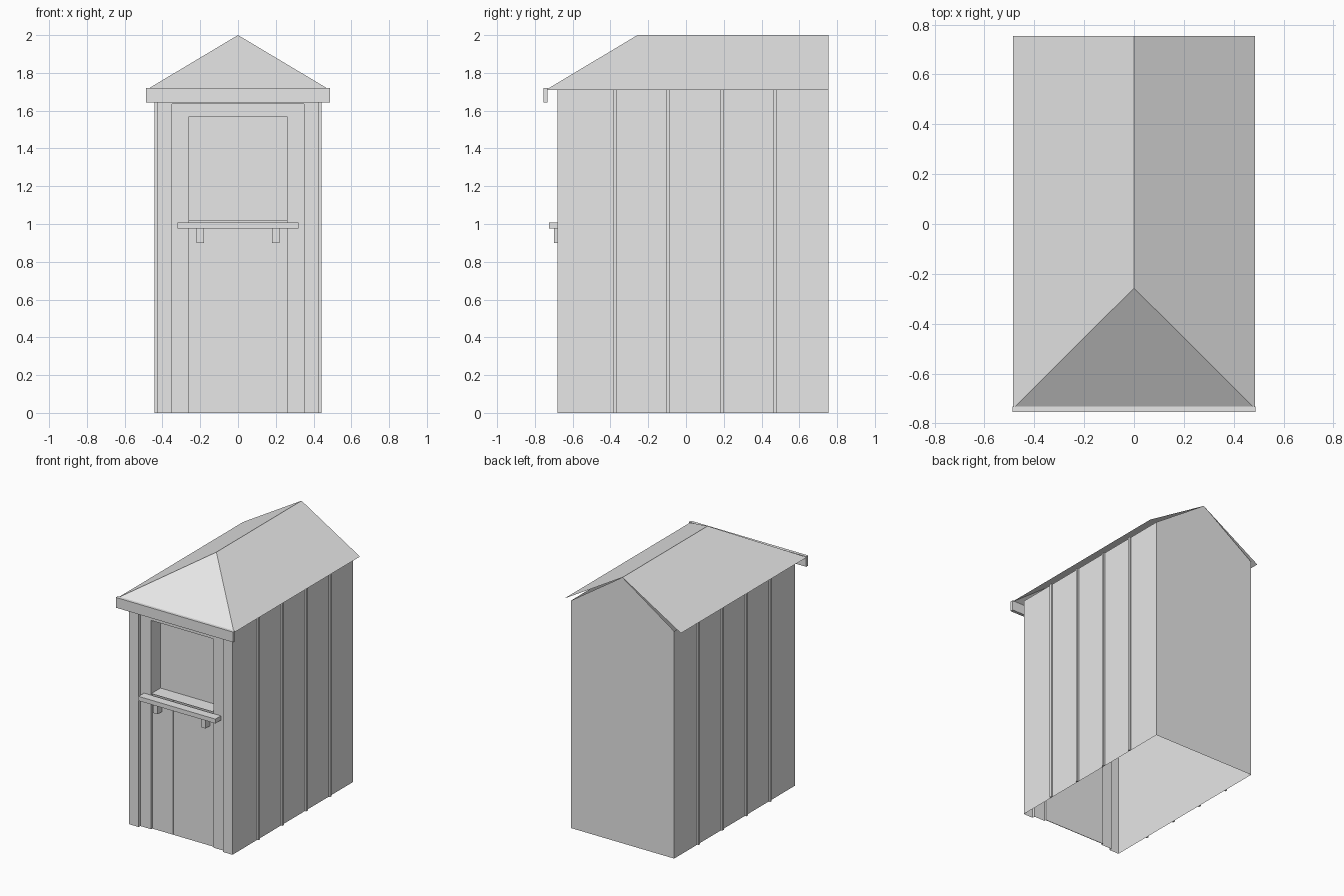
import bpy
import bmesh

cube = bpy.data.objects.get("Cube")
if cube:
    bpy.data.objects.remove(cube, do_unlink=True)

grey = bpy.data.materials.new("plain_grey")
grey.use_nodes = True
GREY = (0.8, 0.8, 0.8, 1)
grey.diffuse_color = GREY
grey.node_tree.nodes["Principled BSDF"].inputs["Base Color"].default_value = GREY


def add_object(name, bm):
    mesh = bpy.data.meshes.new(name)
    bm.to_mesh(mesh)
    bm.free()
    mesh.materials.append(grey)
    obj = bpy.data.objects.new(name, mesh)
    bpy.context.collection.objects.link(obj)
    return obj


def box(name, x, y, z, open_sides=(), inward=False):
    """Box from (low, high) ranges; open_sides such as '-y' are left out."""
    bm = bmesh.new()
    bmesh.ops.create_cube(bm, size=1)
    bm.normal_update()
    removed = [f for f in bm.faces for s in open_sides
               if f.normal["xyz".index(s[1])] * (1 if s[0] == "+" else -1) > 0.5]
    for v in bm.verts:
        for i, (low, high) in enumerate((x, y, z)):
            v.co[i] = low if v.co[i] < 0 else high
    if removed:
        bmesh.ops.delete(bm, geom=removed, context="FACES")
    if inward:
        bmesh.ops.reverse_faces(bm, faces=bm.faces[:])
    return add_object(name, bm)


def sheet(name, polygons):
    """Open surface made of a few polygons."""
    bm = bmesh.new()
    for points in polygons:
        bm.faces.new([bm.verts.new(p) for p in points])
    bmesh.ops.remove_doubles(bm, verts=bm.verts[:], dist=0.0001)
    return add_object(name, bm)


def front_rect(x0, x1, z0, z1, y):
    return [(x0, y, z0), (x1, y, z0), (x1, y, z1), (x0, y, z1)]


W, FRONT, BACK, EAVE, RIDGE = 0.43, -0.68, 0.755, 1.71, 2.0
FRAME_Y, DOOR_Y, RECESS_Y = -0.66, -0.643, -0.55
FRAME_X, OPEN_X = 0.35, 0.26
FRAME_TOP, OPEN_TOP, OPEN_LOW = 1.635, 1.57, 1.02

# Hollow body: side walls and the gabled back wall
box("side_walls", (-W, W), (FRONT, BACK), (0, EAVE), ("-y", "+y", "-z", "+z"))
sheet("back_wall", [[(W, BACK, 0), (-W, BACK, 0), (-W, BACK, EAVE),
                     (0, BACK, RIDGE), (W, BACK, EAVE)]])

# Front wall: corner posts and header around a shallow recess
sheet("front_posts", [front_rect(-W, -FRAME_X, 0, EAVE, FRONT),
                      front_rect(FRAME_X, W, 0, EAVE, FRONT),
                      front_rect(-FRAME_X, FRAME_X, FRAME_TOP, EAVE, FRONT)])
box("post_reveal", (-FRAME_X, FRAME_X), (FRONT, FRAME_Y), (0, FRAME_TOP),
    ("-y", "+y", "-z"), True)
sheet("opening_frame", [front_rect(-FRAME_X, -OPEN_X, 0, FRAME_TOP, FRAME_Y),
                        front_rect(OPEN_X, FRAME_X, 0, FRAME_TOP, FRAME_Y),
                        front_rect(-OPEN_X, OPEN_X, OPEN_TOP, FRAME_TOP, FRAME_Y)])

# Lower front planks, set back behind the frame
box("plank_reveal", (-OPEN_X, OPEN_X), (FRAME_Y, DOOR_Y), (0, OPEN_LOW),
    ("-y", "+y", "-z"), True)
plank = 2 * OPEN_X / 3
gap = 0.0015
sheet("plank_backing", [front_rect(-OPEN_X, OPEN_X, 0, OPEN_LOW, DOOR_Y)])
for i in range(3):
    left = -OPEN_X + i * plank
    box(f"front_plank_{i + 1}", (left + gap, left + plank - gap),
        (DOOR_Y - 0.004, DOOR_Y), (0, OPEN_LOW - 0.005), ("+y",))

# Closed serving window
box("window_recess", (-OPEN_X, OPEN_X), (FRAME_Y, RECESS_Y), (OPEN_LOW, OPEN_TOP),
    ("-y",), True)

# Counter shelf on two brackets
box("counter_shelf", (-0.32, 0.32), (-0.725, FRAME_Y), (0.975, 1.008))
for side, label in ((-1, "right"), (1, "left")):
    x = side * 0.2
    box(f"{label}_shelf_bracket", (x - 0.019, x + 0.019), (-0.698, DOOR_Y), (0.9, 0.975))

    # Vertical battens on the side walls
    for i in range(4):
        y = -0.377 + i * 0.283
        box(f"{label}_batten_{i + 1}", sorted((side * W, side * 0.442)),
            (y - 0.009, y + 0.009), (0, EAVE))

# Roof: two slopes with a hipped front end
RX, RF, APEX = 0.486, -0.742, -0.257
slopes = [[(s * RX, RF, EAVE), (s * RX, BACK, EAVE), (0, BACK, RIDGE), (0, APEX, RIDGE)][::s]
          for s in (1, -1)]
hip = [(-RX, RF, EAVE), (RX, RF, EAVE), (0, APEX, RIDGE)]
sheet("roof", slopes + [hip])
box("front_fascia", (-0.488, 0.488), (-0.755, -0.732), (1.642, 1.719))
